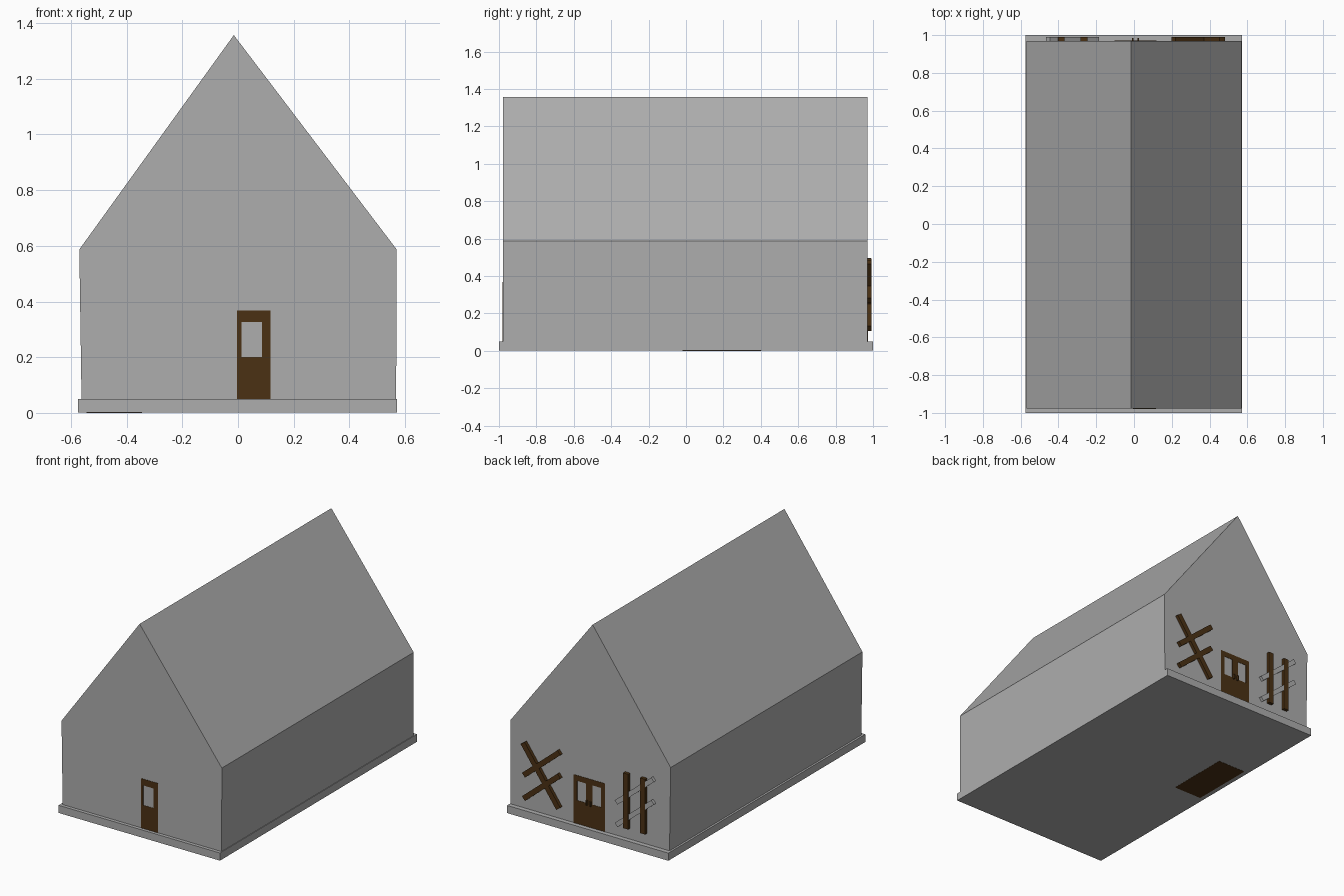
import bpy
import bmesh
import math
from mathutils import Matrix, Vector

cube = bpy.data.objects.get("Cube")
if cube:
    bpy.data.objects.remove(cube, do_unlink=True)


def make_material(name, rgb):
    mat = bpy.data.materials.new(name)
    mat.use_nodes = True
    mat.diffuse_color = (*rgb, 1)
    mat.node_tree.nodes["Principled BSDF"].inputs["Base Color"].default_value = (*rgb, 1)
    return mat


GREY = make_material("plain grey", (0.42, 0.42, 0.42))
WOOD = make_material("dark brown wood", (0.07, 0.031, 0.007))


def finish(name, bm, mat):
    bmesh.ops.recalc_face_normals(bm, faces=bm.faces)
    mesh = bpy.data.meshes.new(name)
    bm.to_mesh(mesh)
    bm.free()
    mesh.materials.append(mat)
    obj = bpy.data.objects.new(name, mesh)
    bpy.context.collection.objects.link(obj)
    return obj


def add_box(bm, x, y, z):
    """Add a box given (min, max) on each axis."""
    size = [b - a for a, b in (x, y, z)]
    mid = [(a + b) / 2 for a, b in (x, y, z)]
    bmesh.ops.create_cube(bm, size=1, matrix=Matrix.Translation(mid) @ Matrix.Diagonal((*size, 1)))


def box(name, x, y, z, mat):
    bm = bmesh.new()
    add_box(bm, x, y, z)
    return finish(name, bm, mat)


def prism(name, profile, y, mat):
    """Extrude an x-z profile along y."""
    bm = bmesh.new()
    face = bm.faces.new([bm.verts.new((px, y[0], pz)) for px, pz in profile])
    new = bmesh.ops.extrude_face_region(bm, geom=[face])["geom"]
    verts = [v for v in new if isinstance(v, bmesh.types.BMVert)]
    bmesh.ops.translate(bm, verts=verts, vec=(0, y[1] - y[0], 0))
    return finish(name, bm, mat)


def plank(name, start, end, width, y, mat):
    """Straight board between two x-z points on the back wall."""
    a, b = Vector(start), Vector(end)
    mid, d = (a + b) / 2, b - a
    bm = bmesh.new()
    turn = Matrix.Rotation(-math.atan2(d.y, d.x), 4, 'Y')
    size = Matrix.Diagonal((d.length, y[1] - y[0], width, 1))
    bmesh.ops.create_cube(bm, size=1, matrix=Matrix.Translation((mid.x, sum(y) / 2, mid.y)) @ turn @ size)
    return finish(name, bm, mat)


def door_leaf(name, x, z, pane_x, pane_z, y):
    """Door plate with an open pane, made from two stiles and two rails."""
    bm = bmesh.new()
    add_box(bm, (x[0], pane_x[0]), y, z)
    add_box(bm, (pane_x[1], x[1]), y, z)
    add_box(bm, pane_x, y, (z[0], pane_z[0]))
    add_box(bm, pane_x, y, (pane_z[1], z[1]))
    return finish(name, bm, WOOD)


# Foundation and the hatch beneath it
box("foundation", (-0.575, 0.572), (-1, 1), (0.001, 0.05), GREY)
box("floor_hatch", (-0.545, -0.345), (-0.02, 0.4), (0, 0.003), WOOD)

# Walls and steep roof
EAVE = 0.587
DEPTH = (-0.978, 0.97)
prism("walls", [(-0.562, 0.05), (0.568, 0.05), (0.57, EAVE), (-0.57, EAVE)], DEPTH, GREY)
prism("roof", [(-0.57, EAVE), (0.57, EAVE), (-0.015, 1.357)], DEPTH, GREY)

# Front door
door_leaf("front_door", (-0.004, 0.117), (0.05, 0.368), (0.012, 0.086), (0.2, 0.327), (-0.98, -0.975))

# Double back door with handles
CENTRE = 0.008
for side, label in ((-1, "right"), (1, "left")):
    def span(a, b):
        return tuple(sorted((CENTRE + side * a, CENTRE + side * b)))
    door_leaf(f"back_door_{label}", span(0, 0.112), (0.05, 0.36), span(0.022, 0.085), (0.2, 0.325), (0.966, 0.972))
    box(f"back_handle_{label}", span(0.01, 0.018), (0.971, 0.985), (0.19, 0.22), WOOD)

# Boards nailed across the back wall on the left
BOARD_Y = (0.968, 0.991)
plank("left_long_board", (0.468, 0.475), (0.215, 0.12), 0.035, BOARD_Y, WOOD)
plank("left_upper_board", (0.462, 0.27), (0.21, 0.482), 0.033, BOARD_Y, WOOD)
plank("left_lower_board", (0.462, 0.12), (0.21, 0.332), 0.033, BOARD_Y, WOOD)

# Upright boards and grey slats on the right
for i, x in enumerate((-0.265, -0.385)):
    plank(f"right_upright_board_{i + 1}", (x, 0.12), (x, 0.475), 0.035, BOARD_Y, WOOD)
for i, z in enumerate((0.125, 0.27)):
    plank(f"right_slat_{i + 1}", (-0.195, z), (-0.455, z + 0.215), 0.03, (0.968, 0.989), GREY)
